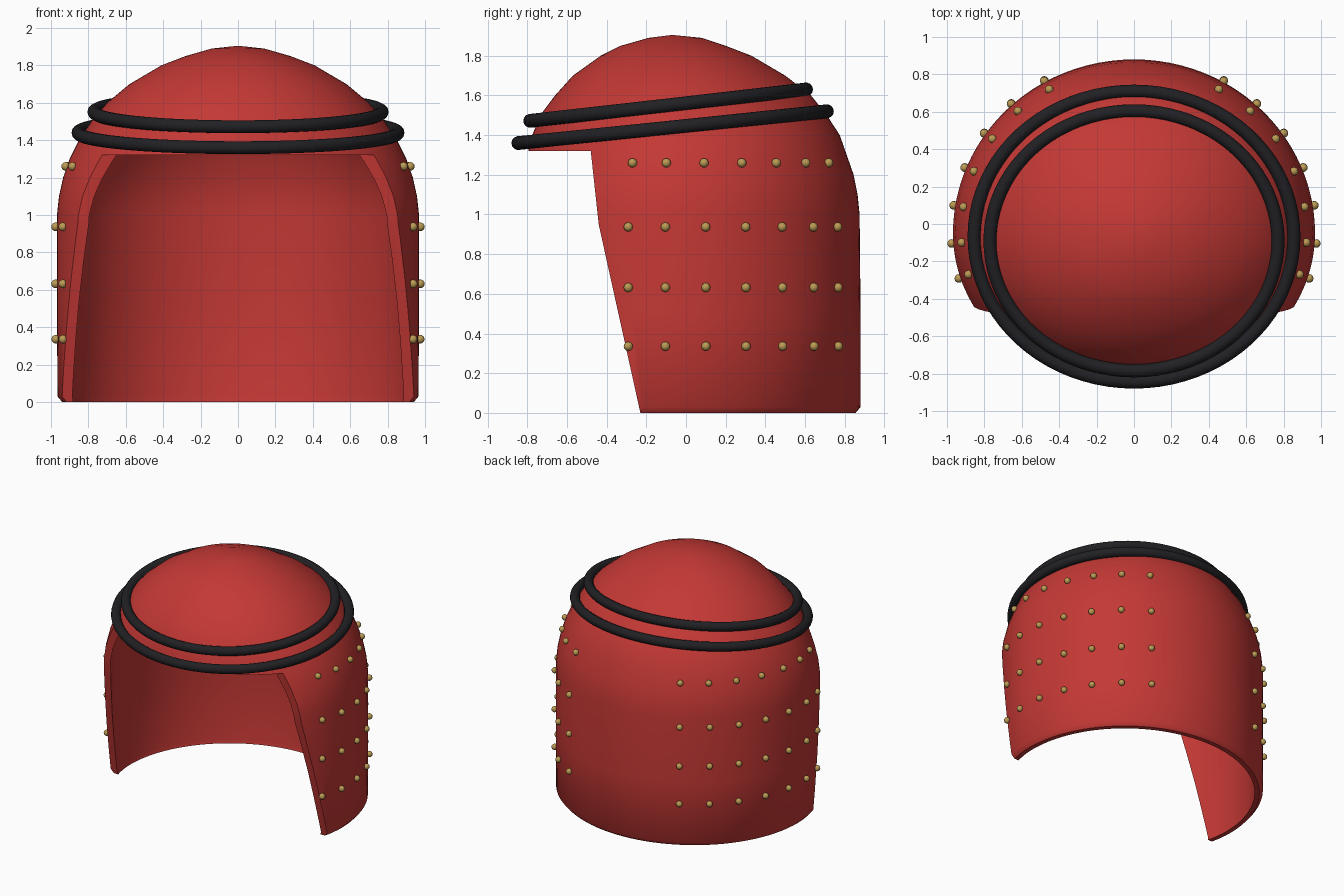
import bpy, bmesh
from math import sin, cos, pi, radians

if "Cube" in bpy.data.objects:
    bpy.data.objects.remove(bpy.data.objects["Cube"])

CY = -0.05          # centre line of the cloth
# z, side radius, back radius, front radius
ROWS = [(1.89, .14, .13, .14), (1.85, .28, .25, .28), (1.8, .41, .38, .38),
        (1.7, .58, .55, .52), (1.6, .70, .68, .61), (1.5, .785, .76, .685),
        (1.4, .85, .825, .725), (1.3, .90, .86, .75), (1.2, .935, .895, .785),
        (1.1, .957, .915, .82), (1.0, .968, .925, .84), (.5, .968, .93, .84),
        (.03, .965, .93, .84), (0, .94, .905, .815)]


def material(name, rgb):
    m = bpy.data.materials.new(name)
    m.diffuse_color = (*rgb, 1)
    m.use_nodes = True
    m.node_tree.nodes["Principled BSDF"].inputs["Base Color"].default_value = m.diffuse_color
    return m


def mesh_object(name, bm, mat=None):
    bmesh.ops.recalc_face_normals(bm, faces=bm.faces)
    me = bpy.data.meshes.new(name)
    bm.to_mesh(me)
    bm.free()
    ob = bpy.data.objects.new(name, me)
    bpy.context.collection.objects.link(ob)
    if mat:
        me.materials.append(mat)
    return ob


def smooth(ob, angle=40):
    bpy.ops.object.select_all(action='DESELECT')
    ob.select_set(True)
    bpy.context.view_layer.objects.active = ob
    bpy.ops.object.shade_smooth_by_angle(angle=radians(angle))


def on_cloth(row, t):
    z, a, b, f = row
    return (a * cos(t), CY + (b if sin(t) > 0 else f) * sin(t), z)


def row_at(z):
    for hi, lo in zip(ROWS, ROWS[1:]):
        if lo[0] <= z <= hi[0]:
            k = (z - lo[0]) / (hi[0] - lo[0])
            return tuple(l + (h - l) * k for h, l in zip(hi, lo))


def bridge(bm, rings, closed=False):
    n = len(rings[0])
    pairs = list(zip(rings, rings[1:]))
    if closed:
        pairs.append((rings[-1], rings[0]))
    for p, q in pairs:
        for i in range(n):
            j = (i + 1) % n
            bm.faces.new((p[i], p[j], q[j], q[i]))


red = material("red_cloth", (.55, .04, .035))
black = material("black_cord", (.015, .015, .018))
gold = material("gold", (.5, .33, .09))

# Cloth: closed double-walled dome
T, N = .05, 96
inner = [(z - T * max(0, (z - 1) / .9), a - T, b - T, f - T)
         for z, a, b, f in reversed(ROWS[:-1]) if z > .04]
inner = [(0, .905, .87, .78), (.03, .912, .877, .787)] + inner
bm = bmesh.new()
rings = [[bm.verts.new(on_cloth(r, 2 * pi * i / N)) for i in range(N)]
         for r in ROWS + inner]
bridge(bm, rings)
for ring, z in ((rings[0], 1.905), (rings[-1], 1.855)):
    tip = bm.verts.new((0, CY - .02, z))
    for i in range(N):
        bm.faces.new((ring[i], ring[(i + 1) % N], tip))
cloth = mesh_object("head_cloth", bm, red)

# Face opening cut by a prism with the side-view outline
bm = bmesh.new()
outline = [(-.48, 1.32), (-.44, .95), (-.23, 0), (-.21, -.1), (-2, -.1), (-2, 1.32)]
ends = [[bm.verts.new((x, y, z)) for y, z in outline] for x in (-1.5, 1.5)]
bridge(bm, ends)
for e in ends:
    bm.faces.new(e)
cutter = mesh_object("opening_cutter", bm, red)
cutter.hide_render = True
mod = cloth.modifiers.new("opening", 'BOOLEAN')
mod.operation, mod.object, mod.solver = 'DIFFERENCE', cutter, 'EXACT'
bpy.context.view_layer.objects.active = cloth
bpy.ops.object.modifier_apply(modifier=mod.name)
bpy.data.objects.remove(cutter)
smooth(cloth)


# Two tilted cords around the head
def cord(name, a, y0, z0, y1, z1, r=.035, n=80, m=14):
    cy, b, cz, h = (y0 + y1) / 2, (y1 - y0) / 2, (z0 + z1) / 2, (z1 - z0) / 2
    bm = bmesh.new()
    rings = []
    for i in range(n):
        t = 2 * pi * i / n
        ring = []
        for j in range(m):
            u = 2 * pi * j / m
            k = r * cos(u)
            ring.append(bm.verts.new(((a + k) * cos(t), cy + (b + k) * sin(t),
                                      cz + h * sin(t) + r * sin(u))))
        rings.append(ring)
    bridge(bm, rings, closed=True)
    smooth(mesh_object(name, bm, black), 60)


cord("lower_cord", .855, -.845, 1.36, .71, 1.52)
cord("upper_cord", .77, -.785, 1.472, .605, 1.63)

# Studs: four rows of seven on each side
bm = bmesh.new()
for z in (1.26, .937, .632, .336):
    row = row_at(z)
    for i in range(7):
        t = radians(-16.5 + 12.85 * i)
        x, y, _ = on_cloth(row, t)
        for s in (1, -1):
            ball = bmesh.ops.create_uvsphere(bm, u_segments=12, v_segments=8, radius=.023)
            bmesh.ops.translate(bm, verts=ball["verts"],
                                vec=(s * (x + .009 * cos(t)), y + .009 * sin(t), z))
smooth(mesh_object("studs", bm, gold), 60)
